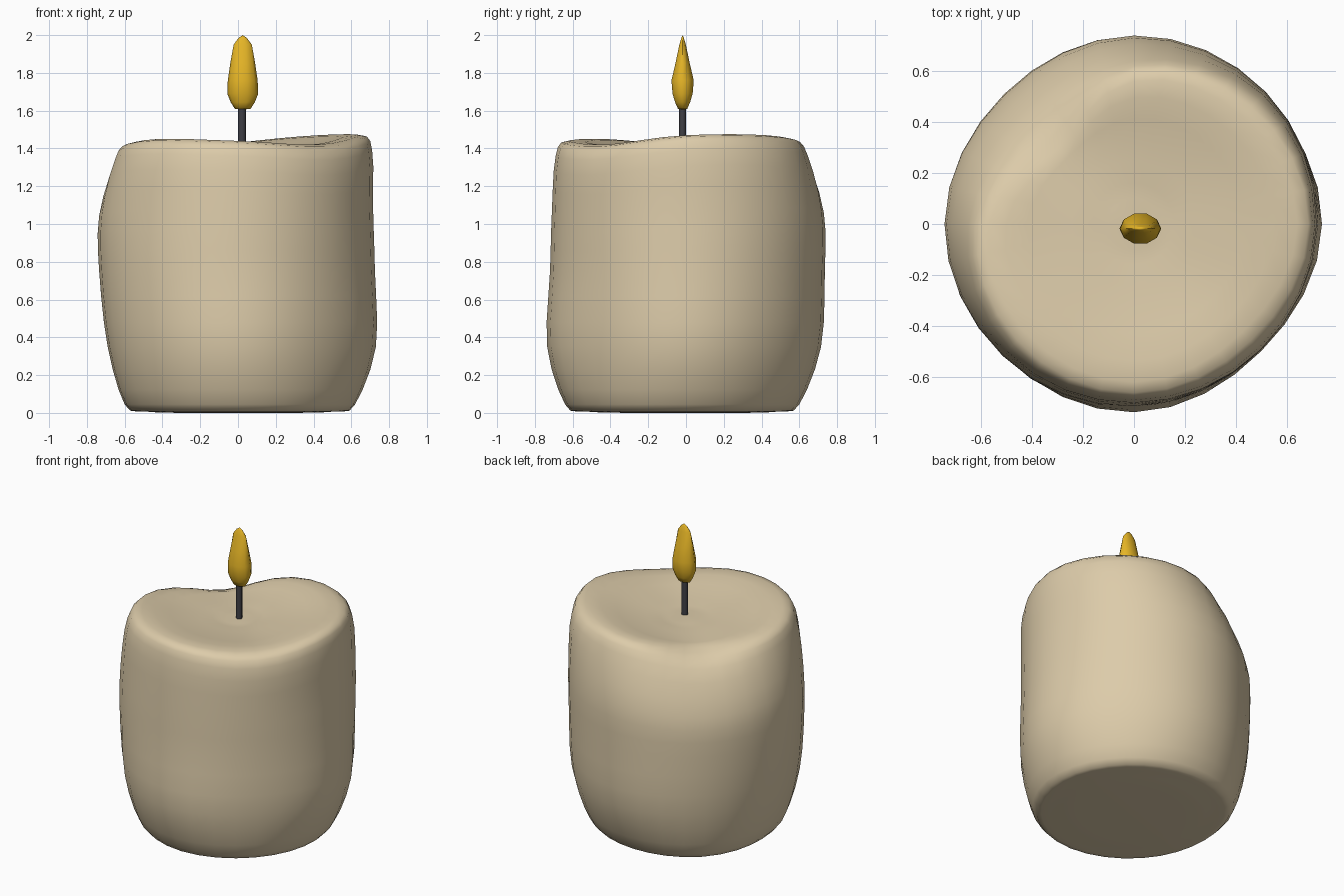
import bpy, bmesh, math

if "Cube" in bpy.data.objects:
    bpy.data.objects.remove(bpy.data.objects["Cube"])


def spline(p, t, closed=False):
    """Catmull-Rom value of a list of tuples at parameter t."""
    n = len(p)
    i = int(math.floor(t)) if closed else min(int(t), n - 2)
    f = t - i
    get = lambda k: p[k % n] if closed else p[max(0, min(n - 1, k))]
    a, b, c, d = get(i - 1), get(i), get(i + 1), get(i + 2)
    return tuple(0.5 * (2 * q + (r - o) * f + (2 * o - 5 * q + 4 * r - s) * f * f
                 + (3 * q - o - 3 * r + s) * f ** 3) for o, q, r, s in zip(a, b, c, d))


def loft(name, rings, bottom, top, color, angle):
    """Skin closed rings of points, with a pole at each end."""
    bm = bmesh.new()
    vs = [[bm.verts.new(co) for co in ring] for ring in rings]
    n = len(vs[0])
    lo, hi = bm.verts.new(bottom), bm.verts.new(top)
    for i in range(n):
        j = (i + 1) % n
        for a, b in zip(vs, vs[1:]):
            bm.faces.new((a[i], a[j], b[j], b[i]))
        bm.faces.new((lo, vs[0][j], vs[0][i]))
        bm.faces.new((hi, vs[-1][i], vs[-1][j]))
    me = bpy.data.meshes.new(name)
    bm.to_mesh(me)
    bm.free()
    ob = bpy.data.objects.new(name, me)
    bpy.context.collection.objects.link(ob)
    mat = bpy.data.materials.new(name + "_material")
    mat.diffuse_color = (*color, 1)
    mat.use_nodes = True
    mat.node_tree.nodes["Principled BSDF"].inputs["Base Color"].default_value = mat.diffuse_color
    me.materials.append(mat)
    bpy.ops.object.select_all(action='DESELECT')
    ob.select_set(True)
    bpy.context.view_layer.objects.active = ob
    bpy.ops.object.shade_smooth_by_angle(angle=math.radians(angle))
    return ob


# Wax body: uneven cylinder, one row per 45 degrees starting at +x
# radii at foot, low, middle, high, shoulder, rim; then rim height
WAX = [
    (.62, .73, .725, .715, .71, .64, 1.47),
    (.60, .70, .725, .73, .70, .60, 1.47),
    (.60, .715, .735, .73, .64, .56, 1.43),
    (.62, .70, .72, .70, .57, .42, 1.36),
    (.60, .69, .735, .735, .65, .57, 1.41),
    (.62, .71, .73, .72, .69, .60, 1.45),
    (.64, .735, .72, .71, .69, .62, 1.44),
    (.63, .70, .70, .70, .69, .60, 1.42),
]
SIDES, STEPS = 32, 3
columns = []
for k in range(SIDES):
    foot, low, mid, high, shoulder, rim, h = spline(WAX, k * 8 / SIDES, True)
    profile = [(.3, 0), (foot - .1, .008), (foot, .045), (low, .35), (mid, .75),
               (high, .74 * h), (shoulder, h - .08), (rim, h),
               (.33, 1.375 + .35 * (h - 1.37)), (.1, 1.375)]
    a = 2 * math.pi * k / SIDES
    pts = [spline(profile, s / STEPS) for s in range(STEPS * (len(profile) - 1) + 1)]
    columns.append([(r * math.cos(a), r * math.sin(a), max(z, 0)) for r, z in pts])
loft("wax_body", list(zip(*columns)), (0, 0, 0), (.02, -.015, 1.385), (.72, .60, .40), 80)


def stack(name, profile, sides, color, cx, cy):
    """Elliptical lathe from (x radius, y radius, z) rows; ends are poles."""
    rings = [[(cx + rx * math.cos(2 * math.pi * k / sides),
               cy + ry * math.sin(2 * math.pi * k / sides), z) for k in range(sides)]
             for rx, ry, z in profile[1:-1]]
    return loft(name, rings, (cx, cy, profile[0][2]), (cx, cy, profile[-1][2]), color, 60)


# Wick
stack("wick", [(0, 0, 1.34), (.021, .019, 1.34), (.021, .019, 1.64), (0, 0, 1.64)],
      8, (.05, .05, .06), .021, -.018)

# Flame: wide from the front, thin from the side
stack("flame", [(0, 0, 1.605), (.042, .026, 1.61), (.064, .042, 1.645), (.082, .056, 1.69),
                (.079, .062, 1.76), (.066, .040, 1.85), (.048, .018, 1.95),
                (.022, .007, 1.985), (0, 0, 2.0)],
      10, (.80, .47, .02), .025, -.018)
